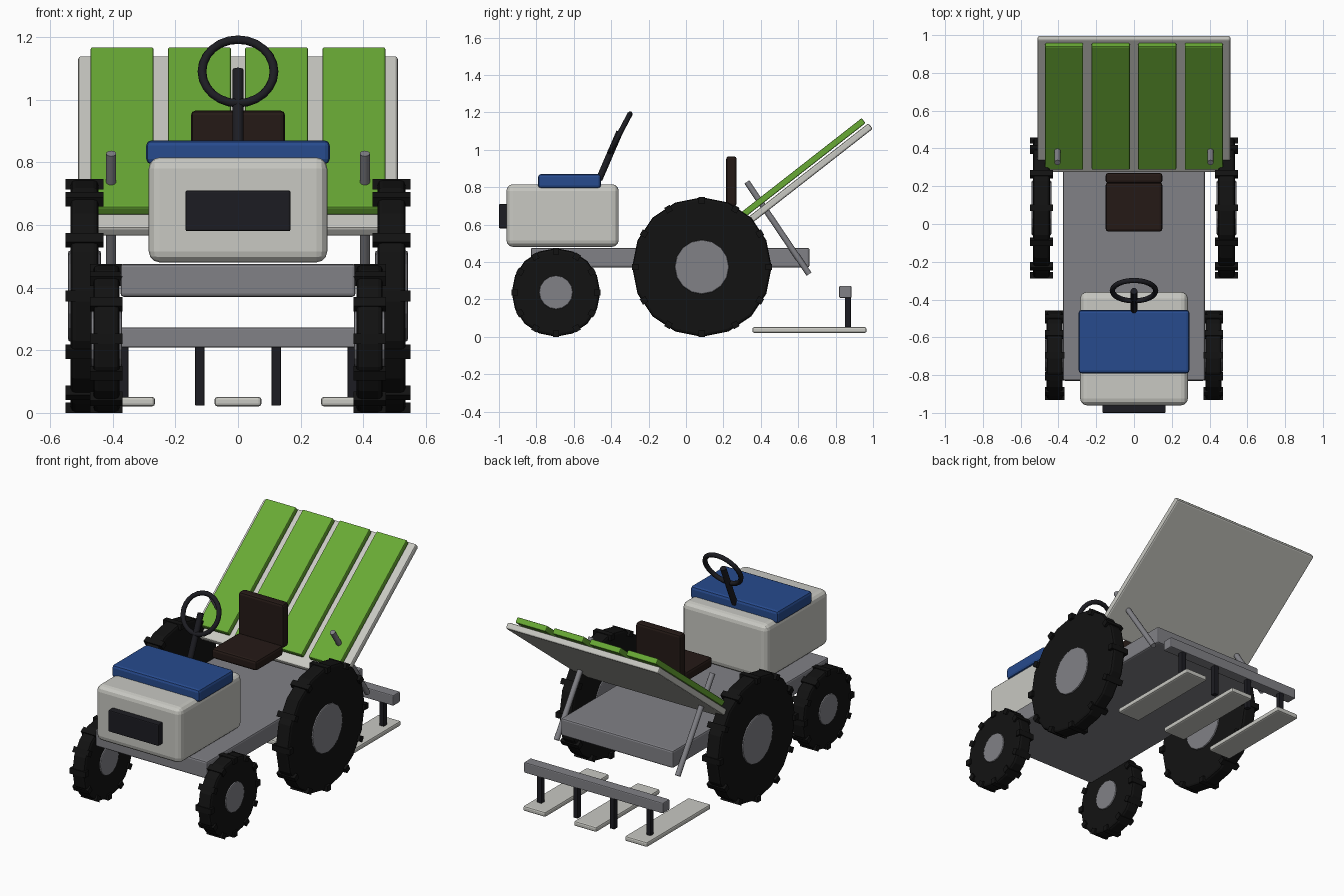
import bpy, math
from mathutils import Vector, Matrix

if "Cube" in bpy.data.objects:
    bpy.data.objects.remove(bpy.data.objects["Cube"])

def mat(name, rgb):
    m = bpy.data.materials.new(name)
    m.diffuse_color = (*rgb, 1)
    m.use_nodes = True
    m.node_tree.nodes["Principled BSDF"].inputs["Base Color"].default_value = m.diffuse_color
    return m

PALE = mat("pale_paint", (0.58, 0.58, 0.54))
GREY = mat("frame_grey", (0.22, 0.22, 0.24))
BLACK = mat("rubber_black", (0.006, 0.006, 0.006))
DARK = mat("dark_metal", (0.012, 0.012, 0.016))
BROWN = mat("seat_brown", (0.018, 0.01, 0.008))
GREEN = mat("panel_green", (0.14, 0.4, 0.035))
BLUE = mat("hood_blue", (0.02, 0.07, 0.27))

def finish(name, m, bevel=0, seg=2):
    o = bpy.context.object
    o.name = name
    o.data.materials.append(m)
    if bevel:
        b = o.modifiers.new("bevel", 'BEVEL')
        b.width, b.segments = bevel, seg
        b.limit_method = 'ANGLE'
    return o

def box(name, center, size, m, bevel=0.006, rx=0, seg=2):
    bpy.ops.mesh.primitive_cube_add(size=1, location=center)
    o = bpy.context.object
    o.scale = size
    bpy.ops.object.transform_apply(location=False, rotation=False, scale=True)
    o.rotation_euler.x = rx
    return finish(name, m, bevel, seg)

def rod(name, a, b, r, m, sides=12):
    a, b = Vector(a), Vector(b)
    bpy.ops.mesh.primitive_cylinder_add(vertices=sides, radius=r, depth=(b - a).length,
                                        location=(a + b) / 2,
                                        rotation=(b - a).to_track_quat('Z', 'Y').to_euler())
    bpy.ops.object.shade_smooth_by_angle(angle=math.radians(40))
    return finish(name, m)

# Chassis and engine housing
box("chassis", (0, -0.085, 0.423), (0.75, 1.49, 0.105), GREY, 0.01)
box("engine_housing", (0, -0.66, 0.648), (0.57, 0.6, 0.335), PALE, 0.035, seg=3)
box("hood_cover", (0, -0.623, 0.832), (0.586, 0.336, 0.076), BLUE, 0.016)
box("grille", (0, -0.975, 0.645), (0.336, 0.05, 0.13), DARK, 0.006)

# Steering column and wheel
rod("steering_column", (0, -0.465, 0.84), (0, -0.355, 1.095), 0.018, DARK)
bpy.ops.mesh.primitive_torus_add(major_radius=0.115, minor_radius=0.014, major_segments=24,
                                 minor_segments=8, location=(0, -0.353, 1.09),
                                 rotation=(math.radians(62), 0, 0))
bpy.ops.object.shade_smooth_by_angle(angle=math.radians(50))
finish("steering_wheel", DARK)

# Seat
box("seat_cushion", (0, 0.09, 0.69), (0.3, 0.26, 0.06), BROWN, 0.014)
box("seat_back", (0, 0.243, 0.832), (0.3, 0.056, 0.266), BROWN, 0.014)

# Tilted rear panel with four strips
tilt = math.radians(38)
box("tilted_bed", (0, 0.635, 0.852), (1.02, 0.893, 0.038), PALE, 0.009, tilt)
for i, x in enumerate((-0.37, -0.123, 0.123, 0.37)):
    box(f"bed_strip_{i}", (x, 0.6225, 0.9), (0.202, 0.83, 0.034), GREEN, 0.006, tilt)

# Struts holding the panel
for s in (-1, 1):
    rod("bed_strut", (s * 0.405, 0.325, 0.828), (s * 0.405, 0.658, 0.335), 0.016, GREY)

# Rear tool: crossbar, legs and blades
box("tool_crossbar", (0, 0.852, 0.24), (0.93, 0.066, 0.064), GREY)
for x in (-0.365, -0.122, 0.122, 0.365):
    box("tool_leg", (x, 0.865, 0.118), (0.03, 0.032, 0.19), DARK, 0.003)
for x in (-0.34, 0, 0.34):
    box("tool_blade", (x, 0.66, 0.036), (0.15, 0.61, 0.03), PALE, 0.009)

# Wheels: tyre, hub disc and twelve tread lugs
def wheel(name, x, y, r, tyre_w, lug_w, hub_r, hub_w):
    c = Vector((x, y, r))
    turn = (0, math.pi / 2, 0)
    bpy.ops.mesh.primitive_cylinder_add(vertices=16, radius=r, depth=tyre_w,
                                        location=c, rotation=turn)
    finish(name + "_tyre", BLACK, 0.015)
    bpy.ops.mesh.primitive_cylinder_add(vertices=16, radius=hub_r, depth=hub_w,
                                        location=c, rotation=turn)
    finish(name + "_hub", GREY, 0.006)
    for k in range(12):
        a = k * math.pi / 6
        p = c + Matrix.Rotation(a, 3, 'X') @ Vector((0, 0, r - 0.016))
        box(name + "_lug", p, (lug_w, 0.034, 0.034), BLACK, 0, a)

for s, side in ((-1, "left"), (1, "right")):
    wheel("rear_wheel_" + side, s * 0.49, 0.085, 0.373, 0.088, 0.12, 0.145, 0.104)
    wheel("front_wheel_" + side, s * 0.42, -0.695, 0.237, 0.084, 0.104, 0.09, 0.1)
